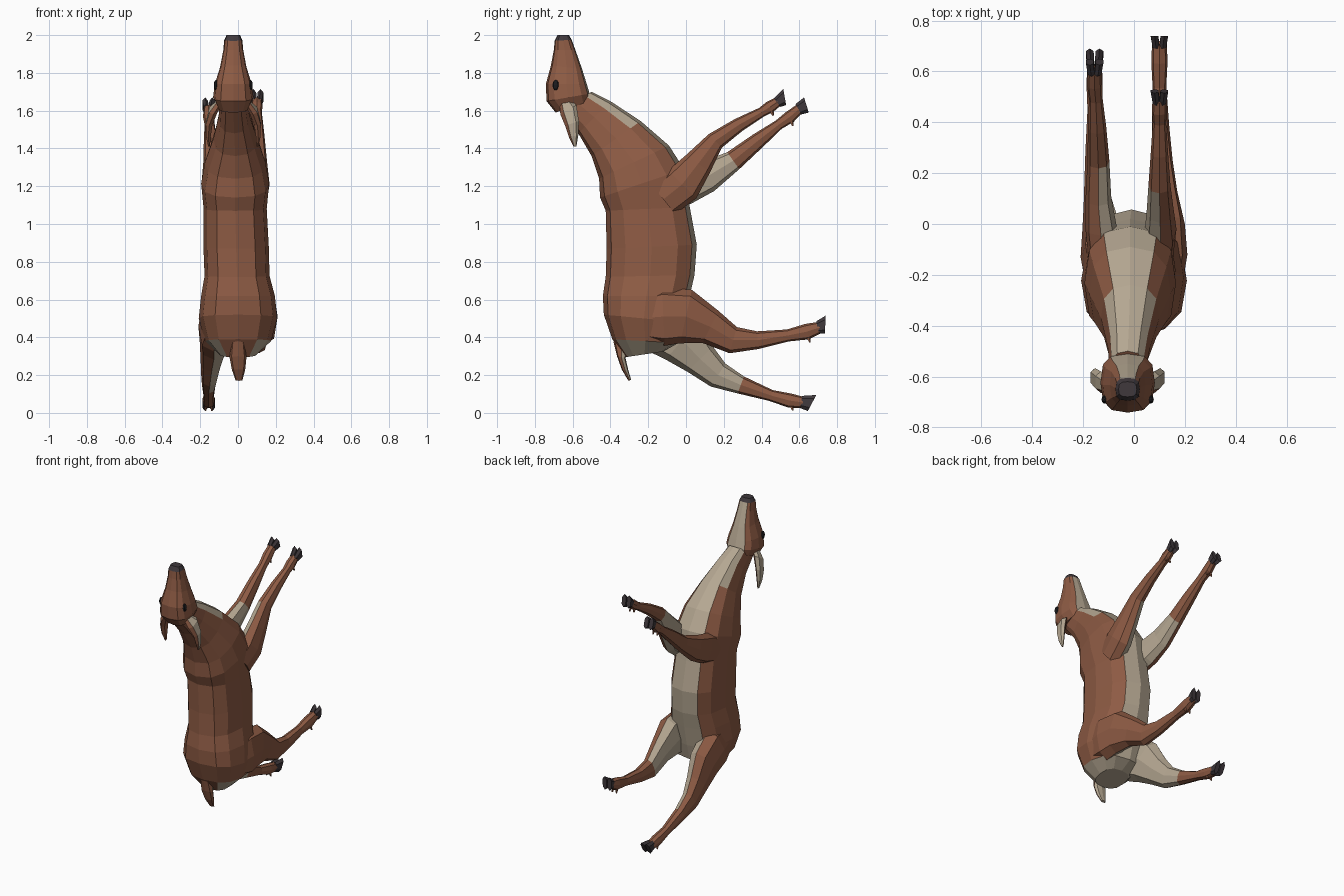
import bpy, bmesh, math
from mathutils import Vector


def material(name, rgb):
    m = bpy.data.materials.new(name)
    m.diffuse_color = (*rgb, 1)
    return m


MATS = [material("brown coat", (0.27, 0.105, 0.058)),
        material("cream underside", (0.46, 0.385, 0.285)),
        material("dark horn", (0.05, 0.04, 0.045)),
        material("black eye", (0.012, 0.012, 0.014))]
BROWN, CREAM, DARK, EYE = range(4)


def loft(name, sections, sides=8, power=0.8, paint=None, base=BROWN):
    """Section: (y, z) of back edge, (y, z) of under edge, half width, centre x.
    paint(section index, angle from under edge in degrees, normal, centre)."""
    bm = bmesh.new()
    shape = lambda v: math.copysign(abs(v) ** power, v) if abs(v) > 1e-6 else 0
    rings = []
    for (by, bz), (uy, uz), hw, cx in sections:
        mid = Vector((cx, (by + uy) / 2, (bz + uz) / 2))
        half = Vector((0, (uy - by) / 2, (uz - bz) / 2))
        ring = []
        for k in range(sides):
            a = 2 * math.pi * k / sides
            ring.append(bm.verts.new(mid + half * shape(math.cos(a))
                                     + Vector((hw * shape(math.sin(a)), 0, 0))))
        rings.append(ring)
    info = {}
    for i in range(len(rings) - 1):
        for k in range(sides):
            n = (k + 1) % sides
            f = bm.faces.new((rings[i][k], rings[i][n], rings[i + 1][n], rings[i + 1][k]))
            a = (k + 0.5) * 360 / sides
            info[f] = (i, min(a, 360 - a))
    info[bm.faces.new(rings[0])] = (-1, 180)
    info[bm.faces.new(rings[-1])] = (len(rings), 180)
    bmesh.ops.recalc_face_normals(bm, faces=bm.faces)
    bm.normal_update()
    for f, (i, a) in info.items():
        m = paint(i, a, f.normal, f.calc_center_median()) if paint else None
        f.material_index = base if m is None else m
    return finish(name, bm)


def finish(name, bm):
    me = bpy.data.meshes.new(name)
    bm.to_mesh(me)
    bm.free()
    for m in MATS:
        me.materials.append(m)
    ob = bpy.data.objects.new(name, me)
    bpy.context.collection.objects.link(ob)
    return ob


# Torso and neck, from throat to rump
def paint_body(i, a, n, c):
    if i in (0, 1) and a < 60:
        return CREAM
    if a < 30:
        return CREAM
    if n.z < -0.62 and c.z < 0.37 and c.y > -0.35:
        return CREAM


loft("body", [
    ((-0.67, 1.60), (-0.50, 1.70), 0.070, -0.025),
    ((-0.57, 1.48), (-0.40, 1.65), 0.083, -0.02),
    ((-0.50, 1.36), (-0.24, 1.545), 0.115, -0.015),
    ((-0.46, 1.24), (-0.09, 1.415), 0.160, -0.015),
    ((-0.455, 1.14), (-0.01, 1.29), 0.180, -0.015),
    ((-0.425, 1.07), (0.02, 1.09), 0.167, -0.015),
    ((-0.42, 0.87), (0.057, 0.89), 0.173, -0.01),
    ((-0.425, 0.72), (0.045, 0.73), 0.172, -0.005),
    ((-0.44, 0.62), (0.02, 0.62), 0.195, 0),
    ((-0.435, 0.52), (-0.01, 0.48), 0.208, 0),
    ((-0.39, 0.39), (-0.04, 0.37), 0.175, 0),
    ((-0.32, 0.295), (-0.12, 0.325), 0.10, 0)],
    sides=12, power=0.78, paint=paint_body)


# Head with dark nose and cream jaw
def paint_head(i, a, n, c):
    if i < 1:
        return DARK
    if a < 40 and n.y > 0.2:
        return CREAM


HX = -0.025
loft("head", [
    ((-0.68, 2.0), (-0.62, 2.0), 0.036, HX),
    ((-0.695, 1.97), (-0.605, 1.975), 0.048, HX),
    ((-0.70, 1.92), (-0.585, 1.92), 0.053, HX),
    ((-0.715, 1.84), (-0.55, 1.82), 0.070, HX),
    ((-0.742, 1.74), (-0.525, 1.74), 0.098, HX),
    ((-0.738, 1.65), (-0.51, 1.69), 0.107, HX),
    ((-0.69, 1.59), (-0.51, 1.65), 0.080, HX)],
    sides=12, power=0.68, paint=paint_head)

for s, side in ((1, "right"), (-1, "left")):
    # Eyes
    bm = bmesh.new()
    bmesh.ops.create_uvsphere(bm, u_segments=8, v_segments=6, radius=1)
    bmesh.ops.scale(bm, vec=(0.012, 0.017, 0.028), verts=bm.verts)
    bmesh.ops.translate(bm, vec=(HX + s * 0.091, -0.69, 1.735), verts=bm.verts)
    for f in bm.faces:
        f.material_index = EYE
    finish("eye_" + side, bm)
    # Drooping ears, cream inside
    loft("ear_" + side, [
        ((-0.67, 1.635), (-0.61, 1.655), 0.022, HX + s * 0.070),
        ((-0.665, 1.58), (-0.58, 1.63), 0.024, HX + s * 0.105),
        ((-0.64, 1.52), (-0.567, 1.545), 0.020, HX + s * 0.128),
        ((-0.62, 1.46), (-0.57, 1.47), 0.014, HX + s * 0.132),
        ((-0.595, 1.41), (-0.58, 1.41), 0.005, HX + s * 0.128)],
        sides=6, paint=lambda i, a, n, c, s=s:
        CREAM if a < 100 and (n.x * s > 0.1 or n.y > 0.8) and i >= 0 else None)

# Tail, cream below
loft("tail", [
    ((-0.385, 0.38), (-0.30, 0.33), 0.036, 0),
    ((-0.365, 0.30), (-0.32, 0.29), 0.045, 0),
    ((-0.34, 0.23), (-0.305, 0.225), 0.035, 0.003),
    ((-0.305, 0.17), (-0.29, 0.175), 0.018, 0.005)],
    paint=lambda i, a, n, c: CREAM if n.y > 0.3 else None)


# Legs: path points are (x, y, z, in-plane half thickness, x half width)
def leg(name, path, cream_to, hoof_start, hoof_end):
    secs = []
    for i, (x, y, z, r, w) in enumerate(path):
        p, q = path[max(i - 1, 0)], path[min(i + 1, len(path) - 1)]
        d = Vector((q[1] - p[1], q[2] - p[2])).normalized()
        n = Vector((-d.y, d.x)) * r
        secs.append(((y + n.x, z + n.y), (y - n.x, z - n.y), w, x))
    s = math.copysign(1, path[-1][0])
    loft(name, secs, paint=lambda i, a, n, c:
         CREAM if n.x * s < -0.3 and 0 <= i < cream_to else None)
    # Cloven hoof of two toes
    x = path[-1][0]
    for k in (-1, 1):
        loft(f"{name}_hoof_{'inner' if k * s < 0 else 'outer'}", [
            (*hoof_start, 0.015, x + k * 0.013),
            (*hoof_end, 0.017, x + k * 0.019)], sides=6, base=DARK)
        # Dewclaw
        _, y0, z0, r, w = path[-2]
        loft(f"{name}_dewclaw_{k}", [
            ((y0 - 0.01, z0 - r * 0.5), (y0 + 0.02, z0 - r * 0.5), 0.009, x + k * 0.014),
            ((y0 + 0.012, z0 - r - 0.016), (y0 + 0.02, z0 - r - 0.014), 0.004, x + k * 0.016)],
            sides=5, base=BROWN)


leg("front_leg_right", [
    (0.095, -0.12, 1.13, 0.10, 0.06), (0.105, -0.02, 1.21, 0.105, 0.062),
    (0.103, 0.065, 1.32, 0.078, 0.052), (0.10, 0.155, 1.44, 0.050, 0.043),
    (0.10, 0.28, 1.525, 0.037, 0.034), (0.10, 0.40, 1.592, 0.026, 0.026),
    (0.10, 0.445, 1.62, 0.032, 0.030), (0.10, 0.49, 1.65, 0.025, 0.027)],
    3, ((0.465, 1.665), (0.50, 1.62)), ((0.515, 1.715), (0.53, 1.63)))

leg("front_leg_left", [
    (-0.12, -0.13, 1.16, 0.10, 0.06), (-0.13, -0.01, 1.20, 0.10, 0.062),
    (-0.14, 0.11, 1.25, 0.085, 0.05), (-0.14, 0.25, 1.335, 0.055, 0.043),
    (-0.145, 0.38, 1.44, 0.042, 0.036), (-0.15, 0.49, 1.525, 0.027, 0.027),
    (-0.155, 0.55, 1.567, 0.033, 0.030), (-0.155, 0.60, 1.61, 0.026, 0.027)],
    3, ((0.58, 1.635), (0.61, 1.58)), ((0.625, 1.67), (0.65, 1.59)))

leg("hind_leg_right", [
    (0.11, -0.24, 0.50, 0.12, 0.08), (0.128, -0.12, 0.51, 0.155, 0.082),
    (0.125, 0.0, 0.51, 0.145, 0.075), (0.115, 0.13, 0.455, 0.095, 0.055),
    (0.11, 0.25, 0.385, 0.072, 0.042), (0.105, 0.38, 0.385, 0.047, 0.034),
    (0.10, 0.54, 0.41, 0.032, 0.027), (0.10, 0.64, 0.43, 0.042, 0.032),
    (0.10, 0.71, 0.453, 0.030, 0.029)],
    4, ((0.69, 0.485), (0.70, 0.42)), ((0.74, 0.515), (0.735, 0.42)))

leg("hind_leg_left", [
    (-0.11, -0.24, 0.49, 0.11, 0.08), (-0.128, -0.13, 0.46, 0.15, 0.082),
    (-0.128, -0.02, 0.385, 0.135, 0.075), (-0.14, 0.075, 0.285, 0.095, 0.058),
    (-0.15, 0.17, 0.20, 0.072, 0.045), (-0.155, 0.29, 0.148, 0.048, 0.036),
    (-0.155, 0.45, 0.092, 0.030, 0.028), (-0.155, 0.55, 0.065, 0.038, 0.032),
    (-0.155, 0.62, 0.055, 0.030, 0.029)],
    5, ((0.615, 0.09), (0.605, 0.025)), ((0.69, 0.095), (0.645, 0.01)))
